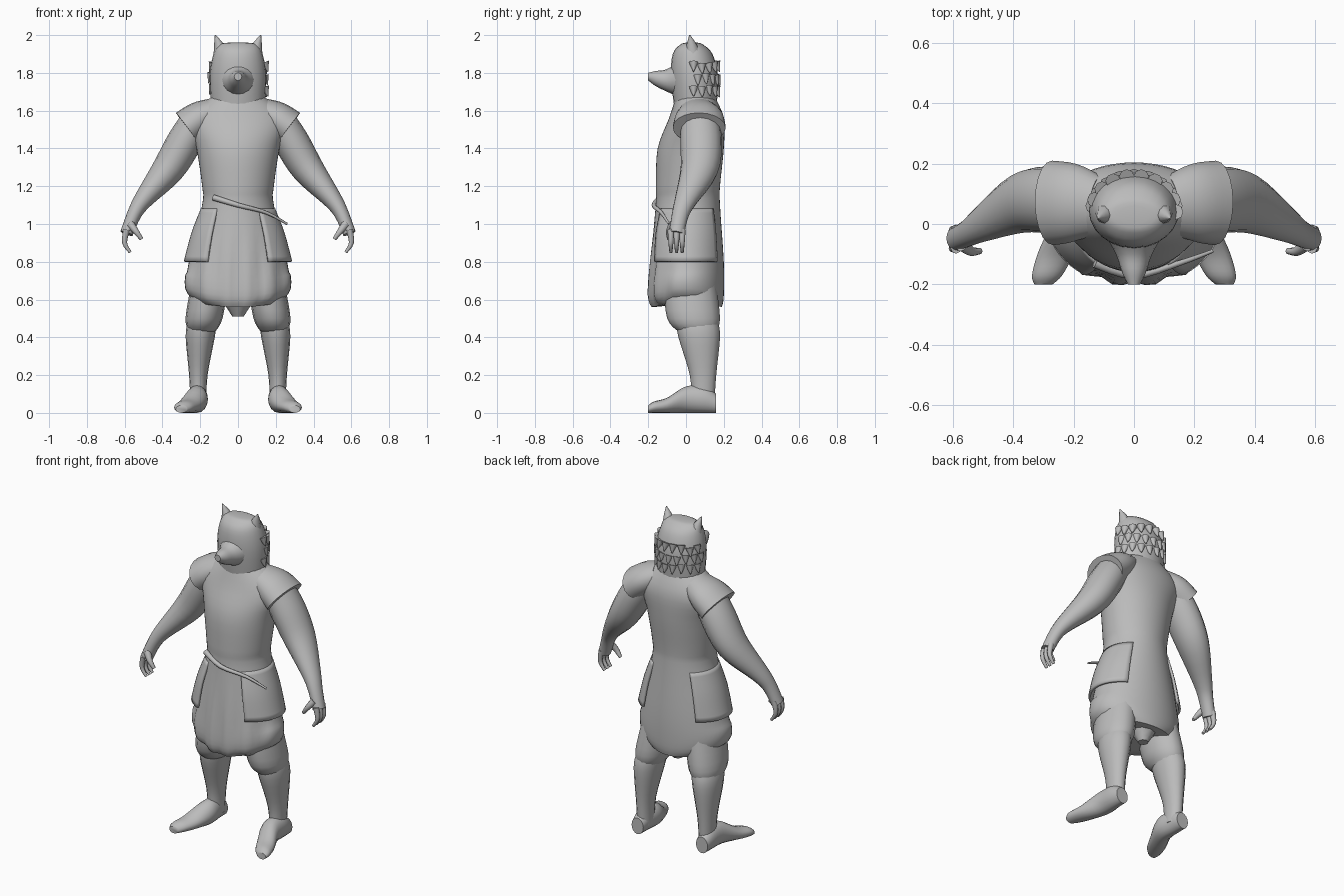
import bpy
import bmesh
import math
import random
from mathutils import Vector

random.seed(4)

default_cube = bpy.data.objects.get("Cube")
if default_cube:
    bpy.data.objects.remove(default_cube, do_unlink=True)

# One plain grey for the whole figure
grey = bpy.data.materials.new("plain_grey")
grey.use_nodes = True
colour = (0.5, 0.5, 0.5, 1)
grey.diffuse_color = colour
grey.node_tree.nodes["Principled BSDF"].inputs["Base Color"].default_value = colour

X, Y, Z = Vector((1, 0, 0)), Vector((0, 1, 0)), Vector((0, 0, 1))
STEPS = 4


def ease(before, start, end, after, t):
    """Point on a smooth curve that passes through start and end."""
    bend = t * t * (3 - 2 * t)
    slope_in, slope_out = (end - before) / 2, (after - start) / 2
    return (start + (end - start) * bend
            + slope_in * t * (1 - t) ** 2 - slope_out * t * t * (1 - t))


def smooth_path(rings):
    """Add eased rings between the given ones."""
    padded = [rings[0], *rings, rings[-1]]
    path = []
    for span in zip(padded, padded[1:], padded[2:], padded[3:]):
        for step in range(STEPS):
            path.append([ease(*values, step / STEPS) for values in zip(*span)])
    return path + [list(rings[-1])]


def loft(name, rings, axis=None, sides=16, side=1, arc=None, shape=None):
    """Skin elliptical rings (x, y, z, radius_a, radius_b).

    Without an axis the rings follow the path. Radius_a lies along y,
    or along x when the axis is Y. An arc gives an open sheet."""
    bm = bmesh.new()
    rings = smooth_path(rings)
    centres = [Vector((x, y, z)) for x, y, z, *radii in rings]
    begin, finish = arc or (0, math.tau)
    skin = []
    for i, (*centre, radius_a, radius_b) in enumerate(rings):
        ahead, behind = centres[min(i + 1, len(rings) - 1)], centres[max(i - 1, 0)]
        tangent = axis or (ahead - behind).normalized()
        ref = X if axis == Y else Y
        u = (ref - tangent * ref.dot(tangent)).normalized()
        v = tangent.cross(u)
        row = []
        for k in range(sides + bool(arc)):
            angle = begin + (finish - begin) * k / sides
            point = (centres[i] + u * radius_a * math.cos(angle)
                     + v * radius_b * math.sin(angle))
            if shape:
                shape(point)
            point.x *= side
            row.append(bm.verts.new(point))
        skin.append(row)
    for low, high in zip(skin, skin[1:]):
        for k in range(sides):
            n = (k + 1) % len(low)
            bm.faces.new((low[k], low[n], high[n], high[k]))
    if not arc:
        bm.faces.new(skin[0])
        bm.faces.new(skin[-1])
    bmesh.ops.recalc_face_normals(bm, faces=bm.faces[:])
    for face in bm.faces:
        face.smooth = True
    for edge in bm.edges:
        edge.smooth = edge.calc_face_angle(0) < math.radians(50)
    mesh = bpy.data.meshes.new(name)
    bm.to_mesh(mesh)
    bm.free()
    mesh.materials.append(grey)
    obj = bpy.data.objects.new(name, mesh)
    bpy.context.collection.objects.link(obj)
    if arc:
        solid = obj.modifiers.new("thickness", "SOLIDIFY")
        solid.thickness = 0.015
        solid.offset = 0


def column(name, profile, x=0, **options):
    """Upright part from rows of (z, front, back, half_width)."""
    rings = [(x, (front + back) / 2, z, (back - front) / 2, width)
             for z, front, back, width in profile]
    loft(name, rings, axis=Z, **options)


def limb(name, profile, flat=1.0, **options):
    """Part that follows its path, from rows of (x, y, z, radius)."""
    loft(name, [(x, y, z, r, r * flat) for x, y, z, r in profile], **options)


def taper(name, points, thick, thin, **options):
    """Tube whose radius shrinks evenly from its root to its tip."""
    last = len(points) - 1
    limb(name, [(*p, thick + (thin - thick) * i / last) for i, p in enumerate(points)],
         sides=8, **options)


def drape(point):
    """Pleat the front of the skirt and lift its hem at the sides."""
    if point.z < 1 and point.y < 0:
        point.y += 0.01 * math.cos(point.x * 55) * min(1, (1 - point.z) * 4)
    if point.z < 0.7:
        point.z += point.x ** 2 / 2


# Long tunic from hem to collar
column("tunic", [
    (0.56, -0.18, 0.19, 0.21), (0.62, -0.2, 0.2, 0.28), (0.8, -0.19, 0.2, 0.26),
    (1.1, -0.16, 0.18, 0.19), (1.2, -0.16, 0.18, 0.19), (1.4, -0.15, 0.2, 0.22),
    (1.56, -0.09, 0.2, 0.26), (1.68, -0.05, 0.15, 0.13)], sides=48, shape=drape)

# Point of cloth hanging between the legs
taper("undercloth", [(0, 0.08, 0.62), (0, 0.08, 0.51)], 0.1, 0.03)

# Sash with its loose end
taper("sash", [(-0.13, -0.13, 1.14), (0, -0.17, 1.1), (0.15, -0.13, 1.06),
               (0.26, -0.09, 1)], 0.016, 0.006)

# Head with wrapped neck, and the muzzle
column("head", [
    (1.6, -0.06, 0.16, 0.14), (1.78, -0.08, 0.17, 0.15), (1.9, -0.07, 0.14, 0.13),
    (1.95, -0.03, 0.09, 0.1), (1.96, 0, 0.06, 0.05)], sides=24)
limb("muzzle", [(0, -0.03, 1.77, 0.1), (0, -0.1, 1.76, 0.06), (0, -0.16, 1.77, 0.04),
                (0, -0.2, 1.78, 0.02)], axis=Y)

# Fur tufts around the cheeks and the back of the head
for row in range(3):
    for k in range(9):
        a = math.pi * (k + row % 2 / 2) / 9
        out = Vector((math.cos(a), math.sin(a), 0))
        root = Vector((0.14 * out.x, 0.04 + 0.12 * out.y, 1.73 + 0.06 * row))
        root.z += random.uniform(-1, 1) / 100
        taper("fur_tuft", [root, root + out / 50 - Z / 20], 0.025, 0.002)

# Paired parts
for label, s in (("left", 1), ("right", -1)):
    taper(label + "_ear", [(0.08, 0.04, 1.88), (0.1, 0.03, 1.95), (0.12, 0.02, 2)],
          0.05, 0.003, axis=Z, side=s)

    # Short coat panel over each hip
    column(label + "_coat_panel", [
        (0.8, -0.2, 0.21, 0.28), (0.95, -0.19, 0.2, 0.24), (1.08, -0.16, 0.18, 0.19)],
        side=s, arc=(math.radians(-145), math.radians(-40)))

    # Sleeved arm down to the palm, with a cap over the shoulder
    limb(label + "_arm", [
        (0.2, 0.07, 1.57, 0.1), (0.28, 0.08, 1.44, 0.11), (0.37, 0.07, 1.29, 0.1),
        (0.5, 0, 1.13, 0.06), (0.55, -0.03, 1.05, 0.045), (0.59, -0.05, 0.95, 0.04)],
        flat=0.85, side=s)
    limb(label + "_shoulder_pad", [
        (0.12, 0.06, 1.6, 0.1), (0.2, 0.07, 1.56, 0.13), (0.27, 0.07, 1.51, 0.14)],
        flat=0.7, side=s, sides=20)

    # Curled fingers and thumb
    for y in (-0.08, -0.05, -0.02):
        taper(label + "_finger", [(0.59, y, 0.97), (0.6, y, 0.9), (0.57, y, 0.85)],
              0.018, 0.008, side=s)
    taper(label + "_thumb", [(0.57, -0.07, 1), (0.54, -0.09, 0.96), (0.51, -0.09, 0.92)],
          0.022, 0.01, side=s)

    # Breeches gathered below the knee, then the boot
    limb(label + "_breeches", [
        (0.19, 0.06, 0.43, 0.1), (0.18, 0.04, 0.5, 0.14), (0.15, 0.02, 0.68, 0.14)],
        flat=0.7, axis=Z, side=s)
    limb(label + "_boot_shaft", [
        (0.21, 0.09, 0.05, 0.06), (0.21, 0.09, 0.2, 0.07), (0.2, 0.07, 0.4, 0.11),
        (0.19, 0.06, 0.48, 0.11)], flat=0.7, axis=Z, side=s)

    # Foot rows are (y, half_width, half_height); the toe turns outward
    foot = [(0.16, 0.04, 0.05), (0.1, 0.05, 0.07), (0, 0.06, 0.07), (-0.1, 0.06, 0.04),
            (-0.17, 0.05, 0.03), (-0.2, 0.03, 0.02)]
    loft(label + "_foot", [(0.22 - 0.4 * min(y, 0), y, h, w, h) for y, w, h in foot],
         axis=Y, side=s)
